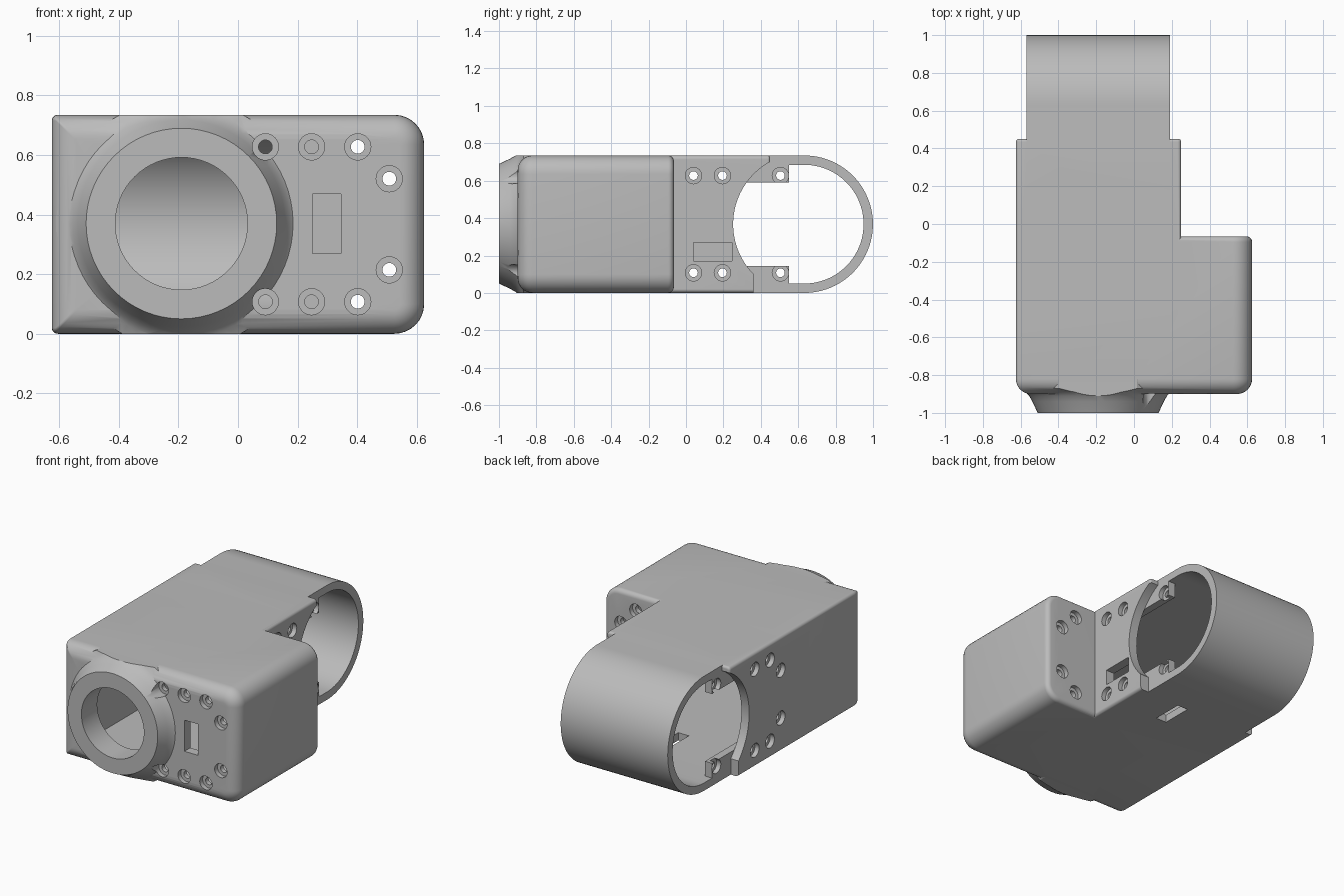
import bpy, bmesh, math
from mathutils import Matrix, Vector

cube = bpy.data.objects.get("Cube")
if cube:
    bpy.data.objects.remove(cube)

grey = bpy.data.materials.new("housing grey")
grey.use_nodes = True
COLOUR = (0.5, 0.5, 0.5, 1)
grey.diffuse_color = COLOUR
grey.node_tree.nodes["Principled BSDF"].inputs["Base Color"].default_value = COLOUR

HEIGHT, MID = 0.735, 0.3675
FLOOR, CEILING = 0.05, 0.685
LEFT, RIGHT = -0.57, 0.19          # inner faces of the long body
RING_Y = 0.632                     # axis of the rounded end


def finish(name, bm):
    bmesh.ops.recalc_face_normals(bm, faces=bm.faces)
    mesh = bpy.data.meshes.new(name)
    bm.to_mesh(mesh)
    bm.free()
    mesh.materials.append(grey)
    obj = bpy.data.objects.new(name, mesh)
    bpy.context.collection.objects.link(obj)
    return obj


def skin(name, rings):
    """Closed solid through a row of matching loops."""
    bm = bmesh.new()
    loops = [[bm.verts.new(p) for p in ring] for ring in rings]
    n = len(loops[0])
    for a, b in zip(loops, loops[1:]):
        for i in range(n):
            j = (i + 1) % n
            bm.faces.new((a[i], a[j], b[j], b[i]))
    bm.faces.new(loops[0])
    bm.faces.new(loops[-1])
    return finish(name, bm)


def box(name, x, y, z):
    return skin(name, [[(x[0], y[0], c), (x[1], y[0], c), (x[1], y[1], c), (x[0], y[1], c)] for c in z])


def turned(name, axis, centre, profile, sides=32):
    """Solid of revolution along x or y; profile is (position, radius)."""
    rings = []
    for pos, r in profile:
        ring = []
        for i in range(sides):
            t = math.tau * i / sides
            u, z = centre[0] + r * math.cos(t), centre[1] + r * math.sin(t)
            ring.append((pos, u, z) if axis == "x" else (u, pos, z))
        rings.append(ring)
    return skin(name, rings)


def section(x0, x1, r_left, r_right, inset, y):
    """Rounded rectangle across the housing, shrunk by inset."""
    pts = []
    corners = [(x1, HEIGHT, r_right, 0), (x0, HEIGHT, r_left, 1), (x0, 0, r_left, 2), (x1, 0, r_right, 3)]
    for cx, cz, r, quarter in corners:
        sx, sz = (1 if cx == x1 else -1), (1 if cz else -1)
        rad = max(r - inset, 0.006)
        ox, oz = cx - sx * (inset + rad), cz - sz * (inset + rad)
        for k in range(9):
            t = (quarter + k / 8) * math.pi / 2
            pts.append((ox + rad * math.cos(t), y, oz + rad * math.sin(t)))
    return pts


def rounded_block(name, x0, x1, y0, y1, r_left, r_right, front, back):
    stations = []
    for k in range(9):
        t = k / 8 * math.pi / 2
        stations.append((y0 + front * (1 - math.cos(t)), front * (1 - math.sin(t))))
    for k in range(7):
        t = k / 6 * math.pi / 2
        stations.append((y1 - back * (1 - math.sin(t)), back * (1 - math.cos(t))))
    return skin(name, [section(x0, x1, r_left, r_right, i, y) for y, i in stations])


def combine(target, other, operation):
    mod = target.modifiers.new(operation, "BOOLEAN")
    mod.operation, mod.object, mod.solver = operation, other, "EXACT"
    bpy.context.view_layer.update()
    mesh = bpy.data.meshes.new_from_object(target.evaluated_get(bpy.context.evaluated_depsgraph_get()))
    target.modifiers.clear()
    target.data = mesh
    bpy.data.objects.remove(other)


def cut(target, other):
    combine(target, other, "DIFFERENCE")


# Long body and side block
housing = rounded_block("housing", -0.625, 0.625, -0.9, -0.065, 0.02, 0.1, 0.08, 0.03)
combine(housing, rounded_block("long_body", -0.625, 0.25, -0.5, 0.45, 0.02, 0.02, 0.02, 0.015), "UNION")

# Curved openings in the two side plates, before the tube is added
for x in ((-0.8, LEFT), (RIGHT, 0.4)):
    cut(housing, turned("plate_arc", "x", (RING_Y, MID), [(c, 0.38) for c in x], 96))
    cut(housing, box("plate_step", x, (0.36, 0.7), (-0.1, 0.11)))

# Rounded tube end
outline = [(0.2, 0), (0.2, HEIGHT)]
for k in range(49):
    t = math.pi * (0.5 - k / 48)
    outline.append((RING_Y + MID * math.cos(t), MID + MID * math.sin(t)))
combine(housing, skin("tube_end", [[(x, y, z) for y, z in outline] for x in (LEFT, RIGHT)]), "UNION")

# Flared collar around the front bore, trimmed to the body height
collar = turned("collar", "y", (-0.19, 0.37),
                [(-1, 0.32), (-0.94, 0.348), (-0.91, 0.365), (-0.89, 0.385), (-0.87, 0.42), (-0.82, 0.42)], 64)
combine(collar, box("trim", (-0.62, 0.4), (-1.1, -0.7), (0, HEIGHT)), "INTERSECT")
combine(housing, collar, "UNION")

# Hollow interior
cut(housing, box("body_cavity", (LEFT, RIGHT), (-0.84, RING_Y), (FLOOR, CEILING)))
cut(housing, box("block_cavity", (0, 0.57), (-0.84, -0.125), (FLOOR, CEILING)))
cut(housing, turned("tube_bore", "x", (RING_Y, MID), [(-0.6, 0.3175), (0.22, 0.3175)], 96))
cut(housing, turned("front_bore", "y", (-0.19, 0.37), [(-1.1, 0.222), (-0.8, 0.222)], 64))


def screw_hole(target, axis, centre, outside, face, inside):
    """Counterbored hole from the outside face into the cavity."""
    step = face + math.copysign(0.03, inside - face)
    cut(target, turned("screw_hole", axis, centre,
                       [(outside, 0.044), (step, 0.044), (step, 0.023), (inside, 0.023)]))


# Screw holes, mirrored about mid height
for z in (0.26, -0.26):
    for x in (0.092, 0.247, 0.402):
        screw_hole(housing, "y", (x, MID + z), -1.05, -0.9, -0.8)
    screw_hole(housing, "y", (0.402, MID + z), 0, -0.065, -0.18)
    for y in (0.04, 0.195):
        screw_hole(housing, "x", (y, MID + z), 0.3, 0.25, 0.15)
        screw_hole(housing, "x", (y, MID + z), -0.7, -0.625, -0.53)
for z in (0.153, -0.153):
    screw_hole(housing, "y", (0.508, MID + z), -1, -0.9, -0.8)
    screw_hole(housing, "y", (0.508, MID + z), 0, -0.065, -0.18)
    screw_hole(housing, "x", (-0.068, MID + z), -0.7, -0.625, -0.53)

# Rectangular slots in the front, right side and underside
cut(housing, box("front_slot", (0.25, 0.345), (-1, -0.8), (0.27, 0.47)))
cut(housing, box("side_slot", (0.15, 0.3), (0.04, 0.245), (0.17, 0.27)))
cut(housing, box("bottom_slot", (-0.125, -0.05), (0.15, 0.35), (-0.1, 0.1)))

# Screw lugs inside the tube opening
parts = [housing]
for side, x0, x1 in (("left", RIGHT - 0.05, RIGHT), ("right", LEFT, LEFT + 0.05)):
    for level, z0, z1 in (("upper", 0.59, 0.69), ("lower", 0.045, 0.145)):
        lug = box(f"{level}_{side}_lug", (x0, x1), (0.23, 0.55), (z0, z1))
        z = MID + (0.26 if level == "upper" else -0.26)
        if side == "left":
            screw_hole(lug, "x", (0.505, z), x1 + 0.05, x1, x0 - 0.05)
        else:
            screw_hole(lug, "x", (0.505, z), x0 - 0.05, x0, x1 + 0.05)
        for y in (0.195,):
            lug.data.update()
        parts.append(lug)

# Smooth the curved walls and keep the edges sharp
bpy.ops.object.select_all(action="DESELECT")
for obj in parts:
    obj.select_set(True)
bpy.context.view_layer.objects.active = housing
bpy.ops.object.shade_smooth_by_angle(angle=math.radians(30))
